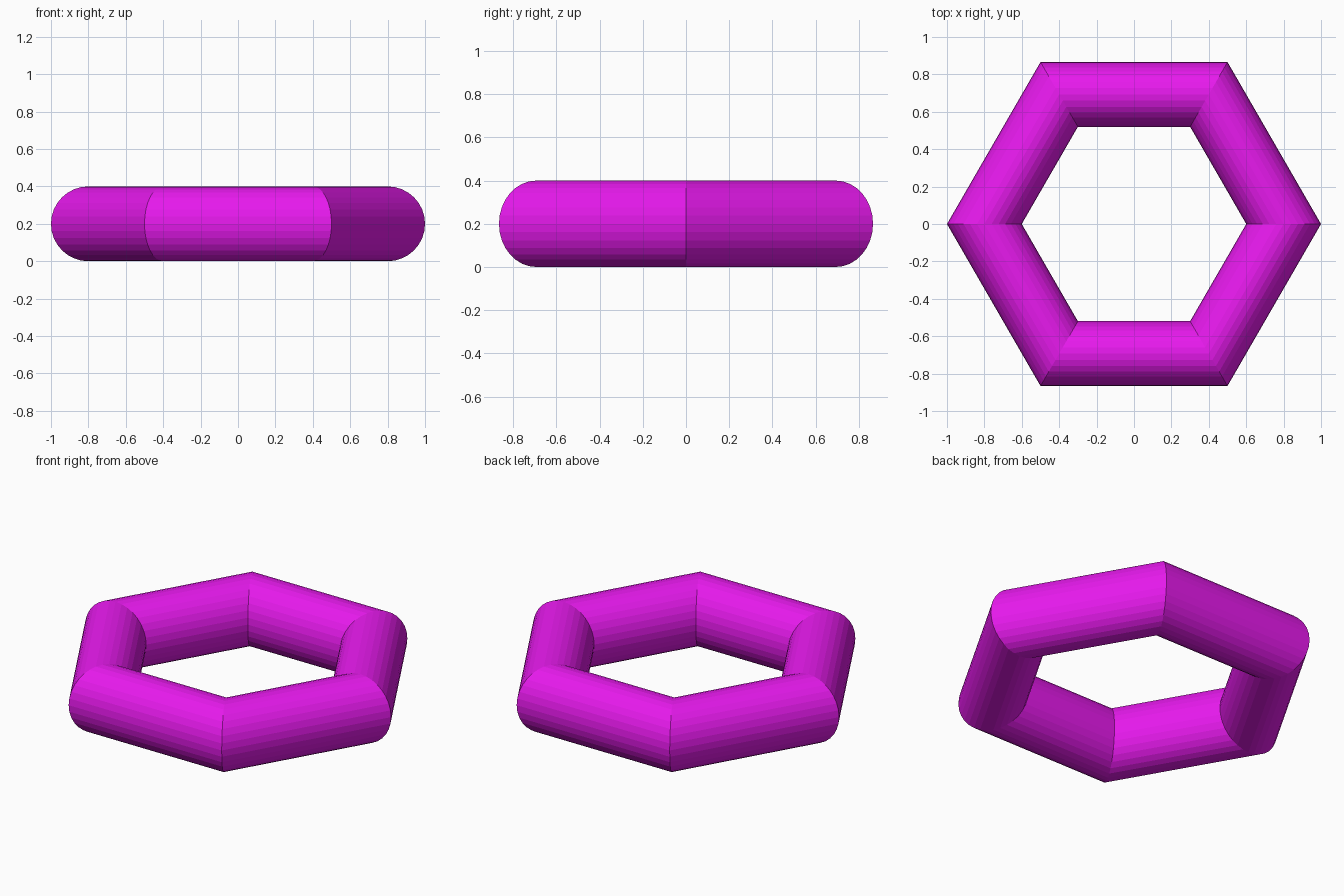
import bpy

if "Cube" in bpy.data.objects:
    bpy.data.objects.remove(bpy.data.objects["Cube"])

# Hexagonal ring: a torus with six straight tube segments, flat shaded
bpy.ops.mesh.primitive_torus_add(
    major_segments=6, minor_segments=32,
    major_radius=0.8, minor_radius=0.2,
    location=(0, 0, 0.2))
ring = bpy.context.object
ring.name = "hexagonal_ring"

# Magenta finish
mat = bpy.data.materials.new("magenta")
mat.diffuse_color = (0.8, 0.01, 0.85, 1)
mat.use_nodes = True
mat.node_tree.nodes["Principled BSDF"].inputs["Base Color"].default_value = mat.diffuse_color
ring.data.materials.append(mat)
